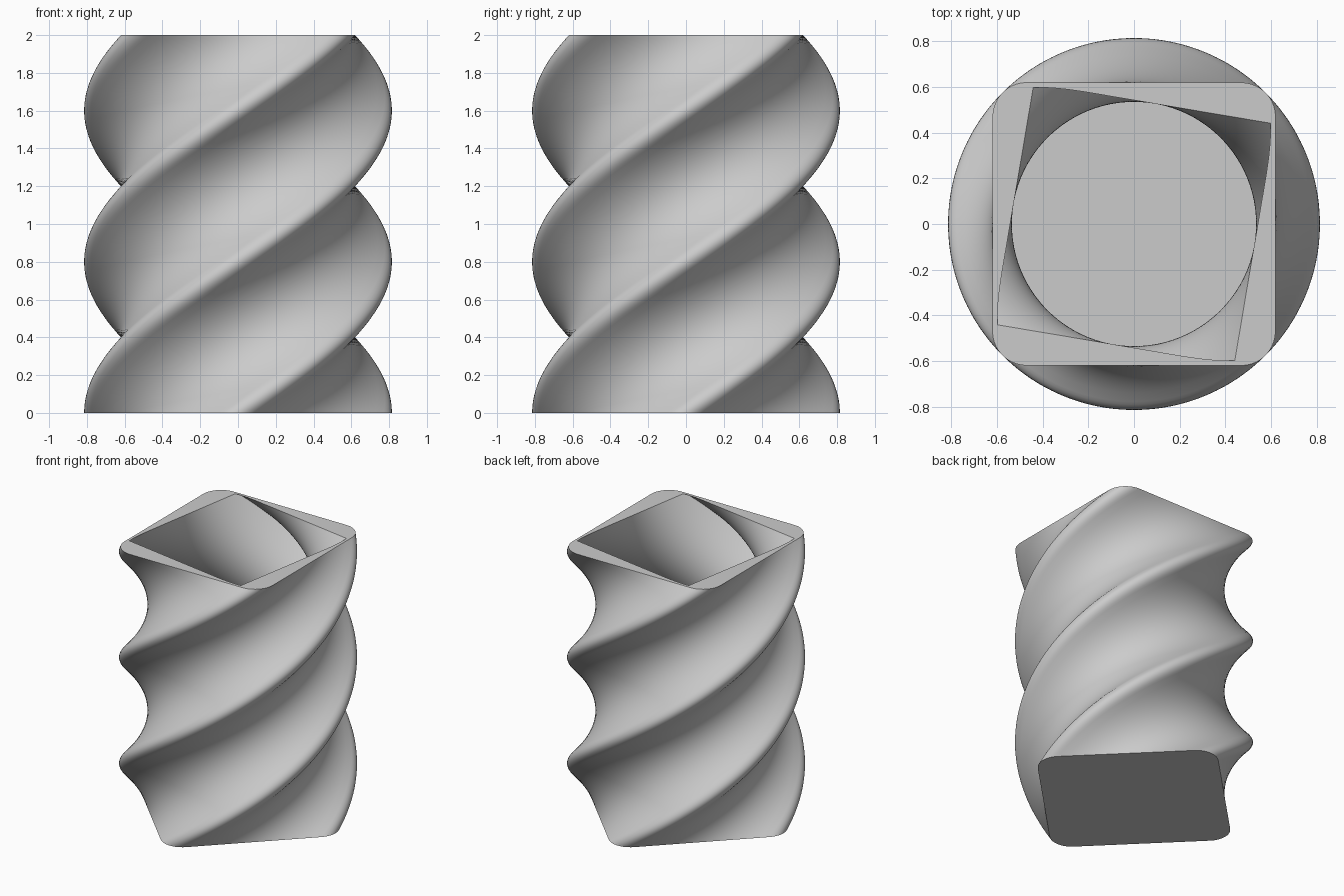
import bpy
import bmesh
from math import radians, cos, sin, pi
from mathutils import Vector, Matrix

if "Cube" in bpy.data.objects:
    bpy.data.objects.remove(bpy.data.objects["Cube"])

HEIGHT = 2.0
HALF = 0.62          # half width of the outer square
ROUND = 0.15         # outer corner radius
WALL = 0.085         # wall and floor thickness
ARC, STRAIGHT = 10, 14
SIDE = ARC + STRAIGHT
LAYERS = 120
TWIST = radians(112.5)   # turn per unit of height


def rounded_square():
    """Outer section: a corner arc followed by a straight side, four times."""
    pts = []
    c = HALF - ROUND
    for k in range(4):
        turn = Matrix.Rotation(k * pi / 2, 2)
        for i in range(ARC):
            a = pi / 2 * i / ARC
            pts.append(turn @ Vector((c + ROUND * cos(a), c + ROUND * sin(a))))
        for i in range(STRAIGHT):
            pts.append(turn @ Vector((c - 2 * c * i / STRAIGHT, HALF)))
    return pts


def sharp_square():
    """Inner section: its corners line up with the middle of the outer arcs."""
    h = HALF - WALL
    pts = []
    for k in range(4):
        turn = Matrix.Rotation(k * pi / 2, 2)
        for i in range(SIDE):
            pts.append(turn @ Vector((h - 2 * h * i / SIDE, h)))
    shift = ARC // 2
    return pts[-shift:] + pts[:-shift]


def skin(bm, low, high, flip=False):
    n = len(low)
    for i in range(n):
        j = (i + 1) % n
        f = [low[i], low[j], high[j], high[i]]
        bm.faces.new(f[::-1] if flip else f)


def twisted_wall(bm, section, z0, flip=False):
    """Twisted extrusion from z0 up to the rim; gives its end loops."""
    loops = []
    for s in range(LAYERS + 1):
        z = z0 + (HEIGHT - z0) * s / LAYERS
        turn = Matrix.Rotation(pi / 4 + TWIST * (z - z0), 2)
        loops.append([bm.verts.new((*(turn @ p), z)) for p in section])
    for low, high in zip(loops, loops[1:]):
        skin(bm, low, high, flip)
    return loops[0], loops[-1]


bm = bmesh.new()
base, outer_rim = twisted_wall(bm, rounded_square(), 0.0)
floor, inner_rim = twisted_wall(bm, sharp_square(), WALL, flip=True)

# The inner section lags the outer one slightly; the pairing still closes the rim
skin(bm, outer_rim, inner_rim)
bm.faces.new(base[::-1])
bm.faces.new(floor)

mesh = bpy.data.meshes.new("twisted_vase")
bm.to_mesh(mesh)
bm.free()

# Plain grey
grey = bpy.data.materials.new("light grey")
grey.use_nodes = True
colour = (0.6, 0.6, 0.6, 1.0)
grey.diffuse_color = colour
grey.node_tree.nodes["Principled BSDF"].inputs["Base Color"].default_value = colour
mesh.materials.append(grey)

vase = bpy.data.objects.new("twisted_vase", mesh)
bpy.context.collection.objects.link(vase)
bpy.ops.object.select_all(action='DESELECT')
vase.select_set(True)
bpy.context.view_layer.objects.active = vase
bpy.ops.object.shade_smooth_by_angle(angle=radians(30))
